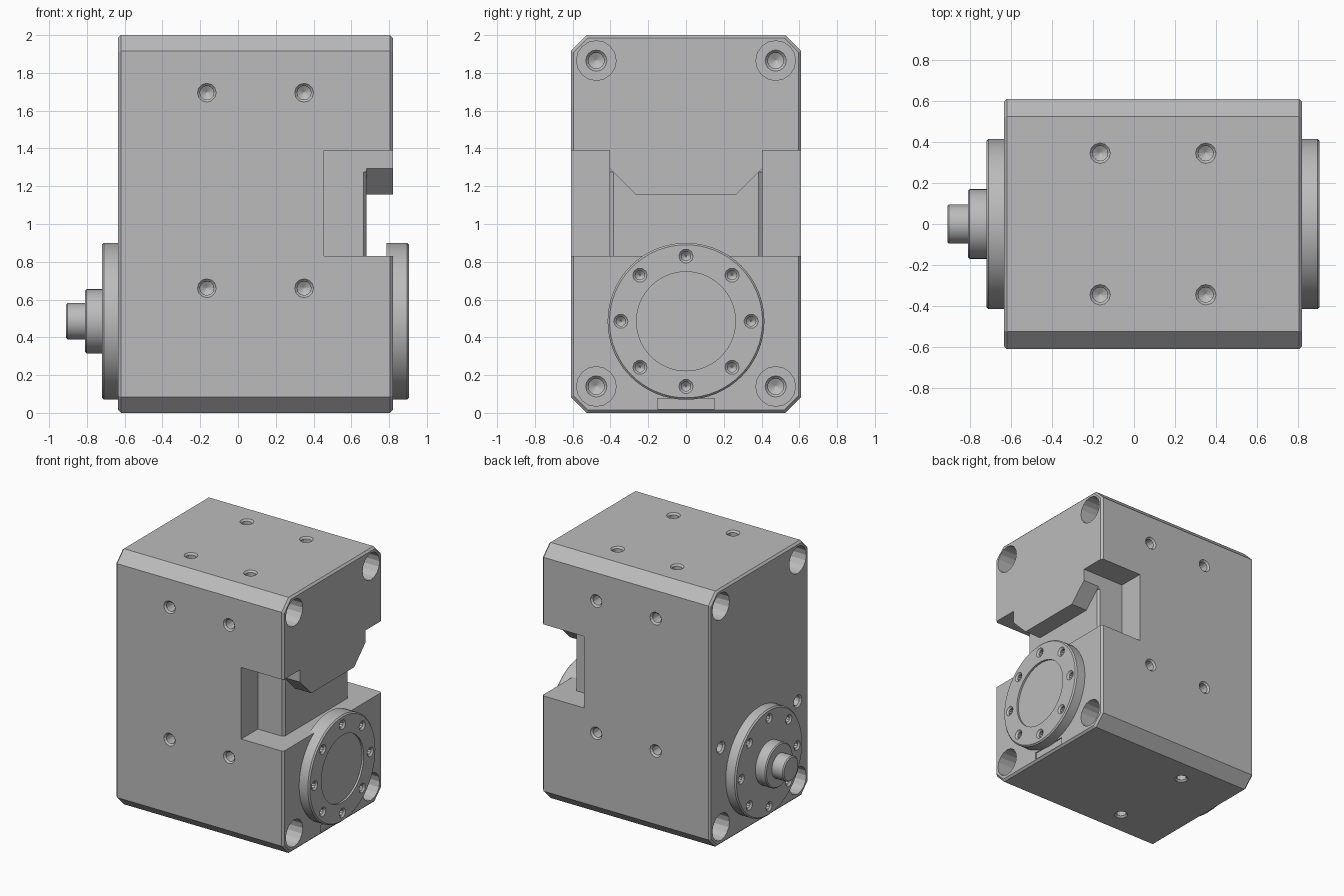
import bpy, bmesh, math
from mathutils import Matrix, Vector

cube = bpy.data.objects.get("Cube")
if cube:
    bpy.data.objects.remove(cube, do_unlink=True)

steel = bpy.data.materials.new("machined grey")
steel.use_nodes = True
GREY = (0.5, 0.5, 0.5, 1)
steel.diffuse_color = GREY
steel.node_tree.nodes["Principled BSDF"].inputs["Base Color"].default_value = GREY


def make_object(name, bm):
    bmesh.ops.remove_doubles(bm, verts=bm.verts, dist=1e-5)
    bmesh.ops.recalc_face_normals(bm, faces=bm.faces)
    mesh = bpy.data.meshes.new(name)
    bm.to_mesh(mesh)
    bm.free()
    mesh.materials.append(steel)
    obj = bpy.data.objects.new(name, mesh)
    bpy.context.collection.objects.link(obj)
    return obj


def prism(bm, points, axis, lo, hi):
    """Extrude a closed outline along x (outline in y, z) or z (outline in x, y)."""
    def place(p, d):
        return (d, p[0], p[1]) if axis == "x" else (p[0], p[1], d)
    a = [bm.verts.new(place(p, lo)) for p in points]
    b = [bm.verts.new(place(p, hi)) for p in points]
    n = len(points)
    bm.faces.new(a[::-1])
    bm.faces.new(b)
    for i in range(n):
        j = (i + 1) % n
        bm.faces.new((a[i], a[j], b[j], b[i]))


def lathe(bm, profile, origin, direction, sides):
    """Turn (radius, height) points about an axis and close both ends."""
    turn = Vector(direction).to_track_quat("Z", "Y").to_matrix().to_4x4()
    m = Matrix.Translation(origin) @ turn
    rings = []
    for r, h in profile:
        ring = []
        for i in range(sides):
            t = math.tau * i / sides
            ring.append(bm.verts.new(m @ Vector((r * math.cos(t), r * math.sin(t), h))))
        rings.append(ring)
    for a, b in zip(rings, rings[1:]):
        for i in range(sides):
            j = (i + 1) % sides
            bm.faces.new((a[i], a[j], b[j], b[i]))
    bm.faces.new(rings[0][::-1])
    bm.faces.new(rings[-1])


def cut(target, bm):
    cutter = make_object("cutter", bm)
    cutter.hide_render = True
    mod = target.modifiers.new("cut", "BOOLEAN")
    mod.operation = "DIFFERENCE"
    mod.solver = "EXACT"
    mod.object = cutter
    bpy.context.view_layer.objects.active = target
    bpy.ops.object.modifier_apply(modifier=mod.name)
    bpy.data.objects.remove(cutter, do_unlink=True)


def smooth(obj):
    bpy.ops.object.select_all(action="DESELECT")
    obj.select_set(True)
    bpy.context.view_layer.objects.active = obj
    bpy.ops.object.shade_smooth_by_angle(angle=math.radians(31))


def threaded(r, depth):
    """Countersunk blind hole with a drill-point end."""
    c = 0.013
    return [(r + c, c), (r - c, -c), (r - c, -depth), (0.004, -depth - 0.02)]


# Housing block: chamfered long edges and finely bevelled ends
X0, X1, W, H, C = -0.635, 0.82, 0.61, 2.0, 0.085
bm = bmesh.new()
outline = [(-W, C), (-W + C, 0), (W - C, 0), (W, C),
           (W, H - C), (W - C, H), (-W + C, H), (-W, H - C)]
prism(bm, outline, "x", X0, X1)
ends = [e for e in bm.edges if abs(e.verts[0].co.x - e.verts[1].co.x) < 1e-6]
bmesh.ops.bevel(bm, geom=ends, offset=0.015, segments=1, affect="EDGES")
housing = make_object("housing", bm)

# Side pockets
FLOOR, WALL = 0.83, 0.405
bm = bmesh.new()
for s in (-1, 1):
    prism(bm, [(0.455, s * WALL), (1, s * WALL), (1, s * 0.8), (0.455, s * 0.8)],
          "z", FLOOR, 1.39)
cut(housing, bm)

# Centre slot beneath the tapered overhang
bm = bmesh.new()
prism(bm, [(-0.41, FLOOR), (0.41, FLOOR), (0.41, 1.30),
           (0.265, 1.155), (-0.265, 1.155), (-0.41, 1.30)], "x", 0.68, 1)
cut(housing, bm)

# Chamfers on the upright corners of the core
bm = bmesh.new()
for s in (-1, 1):
    prism(bm, [(0.68, s * 0.385), (0.665, s * WALL), (0.665, s * 0.42),
               (0.7, s * 0.42), (0.7, s * 0.385)], "z", FLOOR, 1.275)
cut(housing, bm)

# Shallow locating notch at the foot of the end face
bm = bmesh.new()
prism(bm, [(-0.15, 0.02), (0.15, 0.02), (0.15, 0.075), (-0.15, 0.075)], "x", 0.812, 0.9)
cut(housing, bm)

# Mounting holes on front, back, top and bottom
bm = bmesh.new()
mount = threaded(0.05, 0.13)
for x in (-0.165, 0.35):
    for s in (-1, 1):
        for z in (0.66, 1.695):
            lathe(bm, mount, (x, s * W, z), (0, s, 0), 12)
        lathe(bm, mount, (x, s * 0.345, H), (0, 0, 1), 12)
        if x < 0:
            lathe(bm, mount, (x, s * 0.345, 0), (0, 0, -1), 12)

# Counterbored corner holes on both ends, plus two small holes on the shaft end
bore = [(0.105, 0.02), (0.105, -0.25), (0.056, -0.25), (0.042, -0.265),
        (0.042, -0.36), (0.004, -0.38)]
for s in (-1, 1):
    for z in (0.14, 1.865):
        lathe(bm, bore, (X1, s * 0.475, z), (1, 0, 0), 16)
        lathe(bm, bore, (X0, s * 0.475, z), (-1, 0, 0), 16)
    lathe(bm, mount, (X0, s * 0.475, 0.76), (-1, 0, 0), 12)
cut(housing, bm)

# Round flanges with bolt circles
AXIS_Z, R = 0.485, 0.415


def flange(name, profile, start, face, d):
    bm = bmesh.new()
    lathe(bm, profile, (start, 0, AXIS_Z), (d, 0, 0), 64)
    obj = make_object(name, bm)
    bm = bmesh.new()
    for i in range(8):
        t = math.tau * i / 8
        lathe(bm, threaded(0.038, 0.05),
              (face, 0.345 * math.cos(t), AXIS_Z + 0.345 * math.sin(t)), (d, 0, 0), 10)
    cut(obj, bm)
    smooth(obj)


flange("output_flange", [(R, 0), (R, 0.11), (R - 0.01, 0.12), (0.262, 0.12),
                         (0.262, 0.105), (0.01, 0.105)], 0.785, 0.905, 1)
flange("input_flange", [(R, 0), (R, 0.105), (R - 0.01, 0.115), (0.01, 0.115)],
       -0.605, -0.72, -1)

# Stepped input shaft
bm = bmesh.new()
lathe(bm, [(0.17, 0), (0.17, 0.102), (0.162, 0.11), (0.096, 0.11),
           (0.096, 0.202), (0.088, 0.21)], (-0.7, 0, AXIS_Z), (-1, 0, 0), 48)
smooth(make_object("input_shaft", bm))
